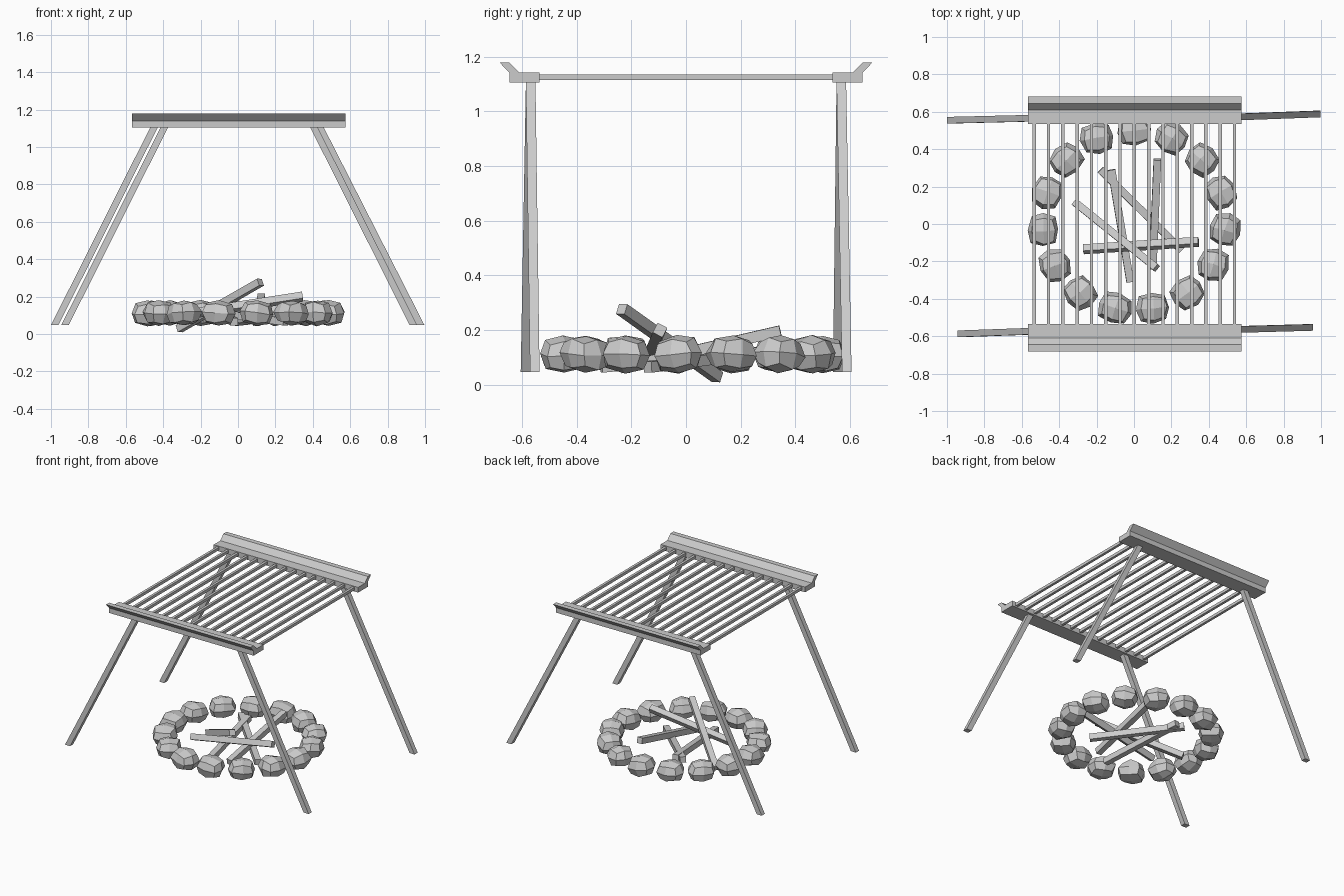
import bpy, bmesh, math, random
from mathutils import Vector, Matrix

if "Cube" in bpy.data.objects:
    bpy.data.objects.remove(bpy.data.objects["Cube"])

random.seed(4)


def finish(name, bm):
    bmesh.ops.recalc_face_normals(bm, faces=bm.faces)
    me = bpy.data.meshes.new(name)
    bm.to_mesh(me)
    bm.free()
    ob = bpy.data.objects.new(name, me)
    bpy.context.collection.objects.link(ob)
    return ob


def loft(name, a, b):
    """Closed prism between two matching outlines."""
    bm = bmesh.new()
    va = [bm.verts.new(p) for p in a]
    vb = [bm.verts.new(p) for p in b]
    n = len(va)
    bm.faces.new(va)
    bm.faces.new(vb[::-1])
    for i in range(n):
        j = (i + 1) % n
        bm.faces.new((va[i], va[j], vb[j], vb[i]))
    return finish(name, bm)


def rect(x, y, z, wx, wy):
    return [(x + sx * wx / 2, y + sy * wy / 2, z)
            for sx, sy in ((-1, -1), (1, -1), (1, 1), (-1, 1))]


def stick(name, p, q, w, roll):
    """Square rod from p to q with perpendicular ends."""
    p, q = Vector(p), Vector(q)
    d = (q - p).normalized()
    u = d.cross(Vector((0, 0, 1))).normalized()
    v = d.cross(u)
    off = [(u * math.cos(roll + k * math.pi / 2) + v * math.sin(roll + k * math.pi / 2))
           * w * 0.7071 for k in range(4)]
    return loft(name, [p + o for o in off], [q + o for o in off])


# Rails with an outward flared lip
profile = [(0.535, 1.105), (0.645, 1.105), (0.645, 1.14), (0.681, 1.178),
           (0.645, 1.178), (0.61, 1.142), (0.535, 1.142)]
for side, name in ((-1, "front_rail"), (1, "back_rail")):
    loft(name, [(-0.567, side * y, z) for y, z in profile],
         [(0.575, side * y, z) for y, z in profile])

# Grill bars
for i in range(15):
    x = 0.0765 * (i - 7) + 0.002
    loft(f"grill_bar_{i + 1}",
         [(x + a * 0.009, -0.55, 1.125 + b * 0.01) for a, b in ((-1, -1), (1, -1), (1, 1), (-1, 1))],
         [(x + a * 0.009, 0.55, 1.125 + b * 0.01) for a, b in ((-1, -1), (1, -1), (1, 1), (-1, 1))])

# Splayed legs: foot x, foot y, top x, top y
legs = {"front_left_leg": (-0.925, -0.587, -0.393, -0.568),
        "front_right_leg": (0.938, -0.553, 0.405, -0.568),
        "back_left_leg": (-0.98, 0.555, -0.448, 0.568),
        "back_right_leg": (0.977, 0.588, 0.437, 0.568)}
for name, (fx, fy, tx, ty) in legs.items():
    loft(name, rect(fx, fy, 0.047, 0.04, 0.035), rect(tx, ty, 1.107, 0.04, 0.035))

# Ring of faceted stones
for i in range(15):
    a = math.pi / 2 - i * math.tau / 15
    bm = bmesh.new()
    bmesh.ops.create_cube(bm, size=2)
    bmesh.ops.subdivide_edges(bm, edges=bm.edges, cuts=1, use_grid_fill=True)
    for v in bm.verts:
        # rounded cube: pull edge and corner points inwards
        k = sum(abs(c) > 0.5 for c in v.co)
        v.co *= {1: 1.0, 2: 0.78, 3: 0.62}[k]
        v.co += Vector([random.uniform(-0.05, 0.05) for _ in range(3)])
    m = (Matrix.Translation((0.488 * math.cos(a), 0.02 + 0.48 * math.sin(a), 0.112))
         @ Matrix.Rotation(a + random.uniform(-0.3, 0.3), 4, 'Z')
         @ Matrix.Rotation(random.uniform(-0.12, 0.12), 4, 'X')
         @ Matrix.Diagonal((0.083, 0.09, 0.068, 1)))
    bmesh.ops.transform(bm, matrix=m, verts=bm.verts)
    finish(f"fire_stone_{i + 1}", bm)

# Firewood pile
wood = [((-0.27, -0.135, 0.105), (0.345, -0.095, 0.2), 0.3),
        ((0.125, 0.345, 0.197), (0.1, -0.24, 0.062), 0.75),
        ((-0.18, 0.29, 0.12), (0.255, -0.14, 0.065), 0.75),
        ((-0.12, 0.29, 0.12), (-0.02, -0.31, 0.065), 0.75),
        ((-0.315, 0.115, 0.028), (0.12, -0.235, 0.277), 0.75)]
for i, (p, q, r) in enumerate(wood):
    stick(f"firewood_{i + 1}", p, q, 0.04, r)
